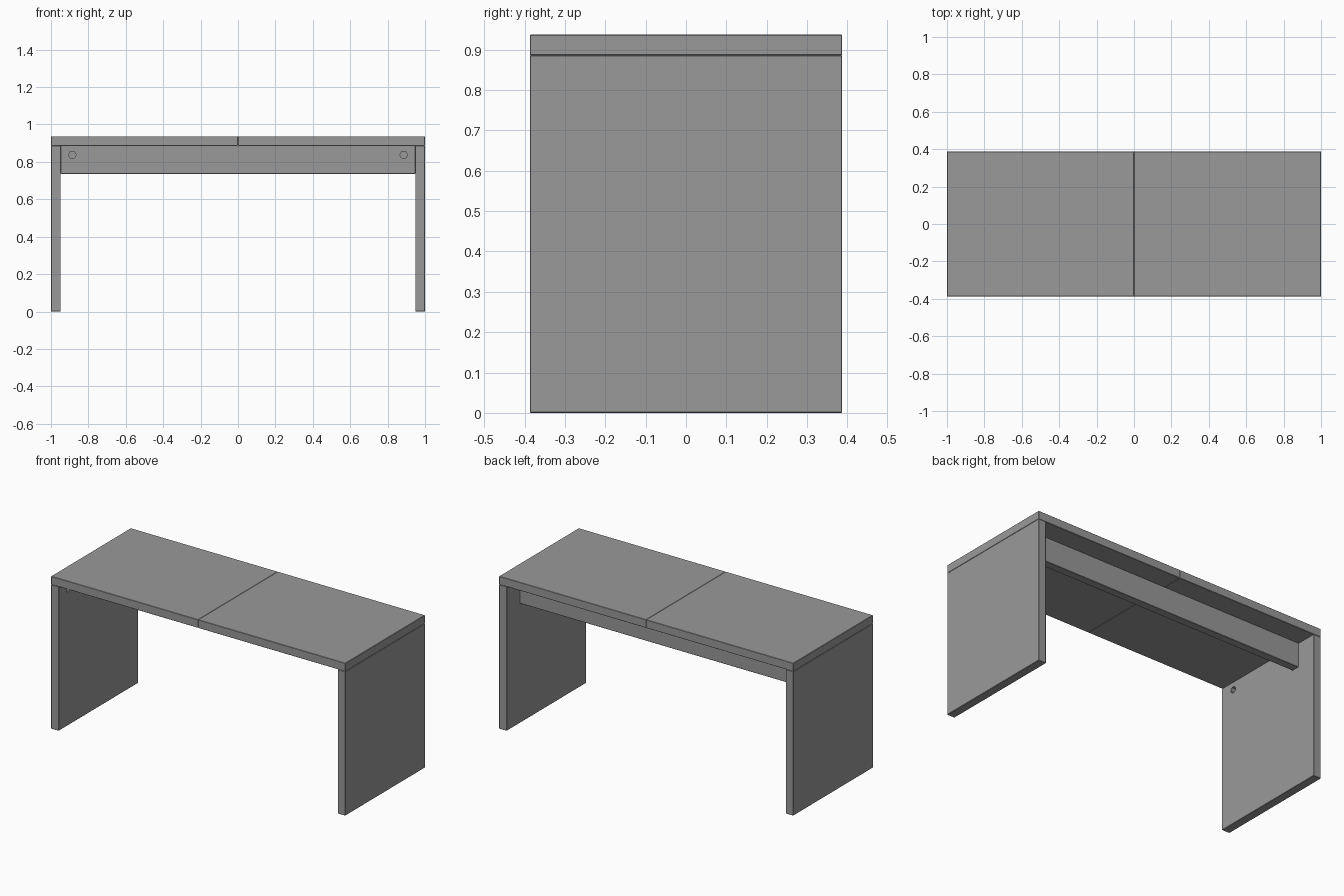
import bpy
import math

cube = bpy.data.objects.get("Cube")
if cube:
    bpy.data.objects.remove(cube, do_unlink=True)

GREY = (0.32, 0.32, 0.32, 1.0)
grey = bpy.data.materials.new("mid_grey")
grey.use_nodes = True
grey.diffuse_color = GREY
grey.node_tree.nodes["Principled BSDF"].inputs["Base Color"].default_value = GREY

HALF_DEPTH = 0.387
TOP = 0.937
UNDERSIDE = 0.886
BOARD = 0.052
INNER = 1 - BOARD


def board(name, low, high):
    """A flat board between two corners, with finely eased edges."""
    centre = [(a + b) / 2 for a, b in zip(low, high)]
    bpy.ops.mesh.primitive_cube_add(size=1, location=centre)
    ob = bpy.context.object
    ob.name = name
    ob.scale = [b - a for a, b in zip(low, high)]
    bpy.ops.object.transform_apply(location=False, rotation=False, scale=True)
    ob.data.materials.append(grey)
    bevel = ob.modifiers.new("eased_edges", 'BEVEL')
    bevel.width = 0.002
    bevel.segments = 1
    return ob


def drill(ob, location, rotation):
    """Cut a shallow six-sided fixing hole."""
    bpy.ops.mesh.primitive_cylinder_add(vertices=6, radius=0.021, depth=0.05,
                                        location=location, rotation=rotation)
    cutter = bpy.context.object
    cutter.name = "hole_cutter"
    cutter.data.materials.append(grey)
    cut = ob.modifiers.new("hole", 'BOOLEAN')
    cut.operation = 'DIFFERENCE'
    cut.solver = 'EXACT'
    cut.object = cutter
    bpy.context.view_layer.objects.active = ob
    for modifier in list(ob.modifiers):
        bpy.ops.object.modifier_apply(modifier=modifier.name)
    bpy.data.objects.remove(cutter, do_unlink=True)


# Rear stretcher panel between the two side panels
stretcher = board("rear_panel", (-INNER, 0.21, 0.735), (INNER, 0.26, UNDERSIDE))

for side, name in ((1, "left"), (-1, "right")):
    # Half of the table top, meeting its twin at the middle seam
    x0, x1 = sorted((0, side))
    board(name + "_top", (x0, -HALF_DEPTH, UNDERSIDE), (x1, HALF_DEPTH, TOP))

    # Full-depth side panel with a hole near the front inside
    x0, x1 = sorted((side * INNER, side))
    leg = board(name + "_side_panel", (x0, -HALF_DEPTH, 0), (x1, HALF_DEPTH, UNDERSIDE))
    drill(leg, (side * INNER, -0.293, 0.838), (0, math.pi / 2, 0))

    # Matching hole in the front of the stretcher
    drill(stretcher, (side * 0.886, 0.21, 0.838), (math.pi / 2, math.pi / 6, 0))
